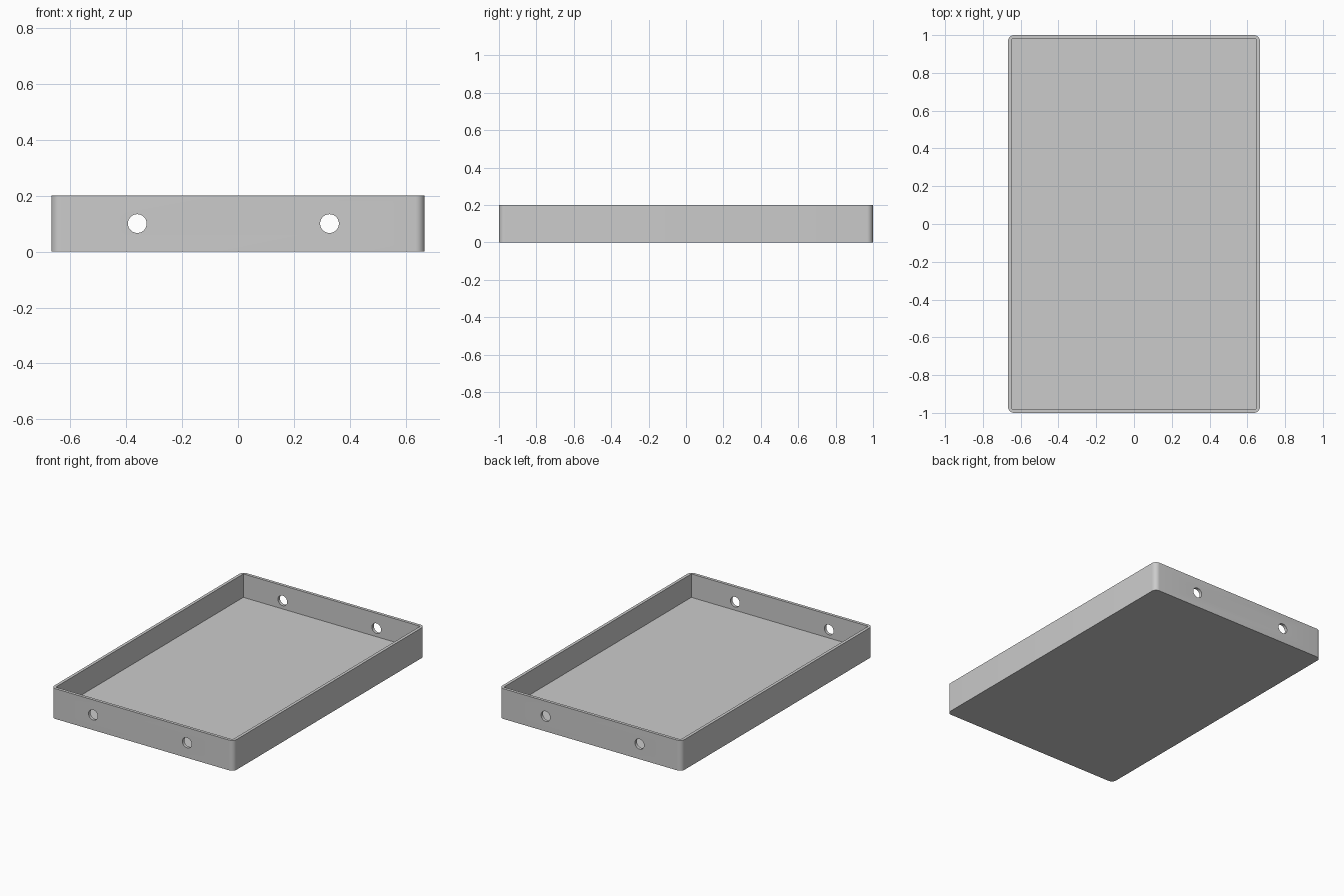
import bpy, bmesh, math
from mathutils import Matrix

if "Cube" in bpy.data.objects:
    bpy.data.objects.remove(bpy.data.objects["Cube"])

HX, HY, H = 0.667, 1.0, 0.2      # half width, half length, height
WALL, FLOOR, RADIUS = 0.02, 0.045, 0.033
HOLE_R, HOLES_X = 0.0335, (-0.36, 0.327)


def make_object(name, bm):
    bmesh.ops.recalc_face_normals(bm, faces=bm.faces)
    mesh = bpy.data.meshes.new(name)
    bm.to_mesh(mesh)
    bm.free()
    obj = bpy.data.objects.new(name, mesh)
    bpy.context.collection.objects.link(obj)
    return obj


def block(name, hx, hy, z0, z1, radius=0):
    """Upright block, optionally with rounded vertical corners."""
    bm = bmesh.new()
    bmesh.ops.create_cube(bm, size=1, matrix=Matrix.Translation((0, 0, (z0 + z1) / 2))
                          @ Matrix.Diagonal((2 * hx, 2 * hy, z1 - z0, 1)))
    if radius:
        edges = [e for e in bm.edges if abs(e.verts[0].co.z - e.verts[1].co.z) > 0.01]
        bmesh.ops.bevel(bm, geom=edges, offset=radius, segments=8,
                        profile=0.5, affect='EDGES')
    return make_object(name, bm)


def cut(target, cutter):
    cutter.hide_render = True
    mod = target.modifiers.new("cut", 'BOOLEAN')
    mod.operation = 'DIFFERENCE'
    mod.solver = 'EXACT'
    mod.object = cutter
    bpy.context.view_layer.objects.active = target
    bpy.ops.object.modifier_apply(modifier=mod.name)
    bpy.data.objects.remove(cutter)


# Tray body with rounded outer corners, hollowed by a square-cornered pocket
tray = block("tray", HX, HY, 0, H, RADIUS)
cut(tray, block("pocket_cutter", HX - WALL, HY - WALL, FLOOR, H + 0.1))

# Round holes running through the front and back walls
for x in HOLES_X:
    bm = bmesh.new()
    bmesh.ops.create_cone(bm, cap_ends=True, segments=40, radius1=HOLE_R,
                          radius2=HOLE_R, depth=2.4,
                          matrix=Matrix.Translation((x, 0, H / 2))
                          @ Matrix.Rotation(math.pi / 2, 4, 'X'))
    cut(tray, make_object("hole_cutter", bm))

# Smooth corners and holes, sharp edges elsewhere
bpy.ops.object.select_all(action='DESELECT')
tray.select_set(True)
bpy.context.view_layer.objects.active = tray
bpy.ops.object.shade_smooth_by_angle(angle=math.radians(30))
